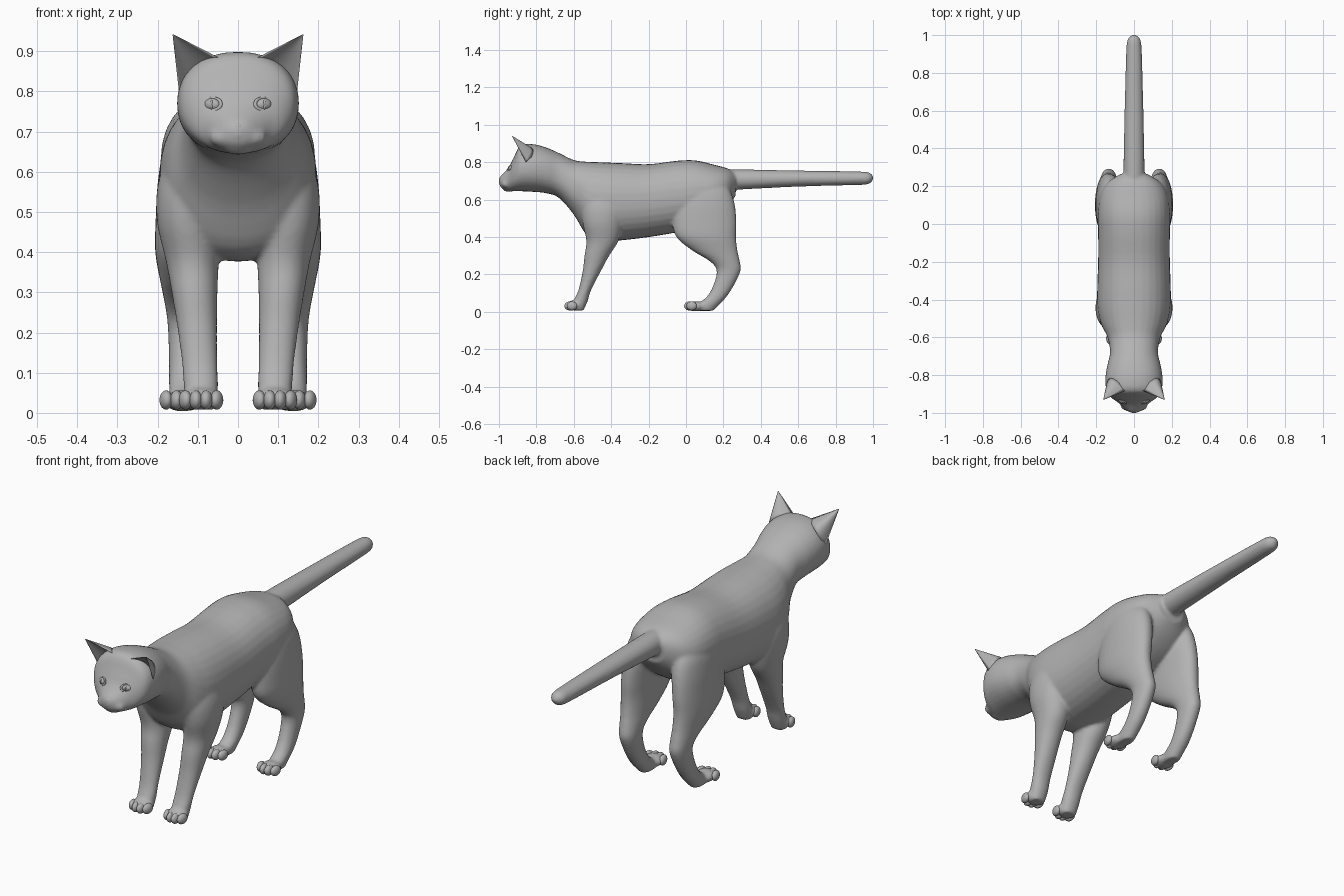
import bpy, bmesh
from math import sin, cos, pi
from mathutils import Vector, Matrix, Euler

cube = bpy.data.objects.get("Cube")
if cube:
    bpy.data.objects.remove(cube, do_unlink=True)

grey = bpy.data.materials.new("plain grey")
grey.use_nodes = True
grey.diffuse_color = (0.45, 0.45, 0.45, 1)
bsdf = grey.node_tree.nodes["Principled BSDF"]
bsdf.inputs["Base Color"].default_value = (0.45, 0.45, 0.45, 1)
bsdf.inputs["Roughness"].default_value = 0.6


def finish(bm, name):
    bmesh.ops.recalc_face_normals(bm, faces=bm.faces)
    mesh = bpy.data.meshes.new(name)
    bm.to_mesh(mesh)
    bm.free()
    for p in mesh.polygons:
        p.use_smooth = True
    mesh.materials.append(grey)
    obj = bpy.data.objects.new(name, mesh)
    bpy.context.collection.objects.link(obj)
    return obj


def resample(rows, steps=4):
    """Smooth curve through the section rows."""
    rows = [Vector(r) for r in rows]
    out = []
    for i in range(len(rows) - 1):
        a, b, c, d = (rows[max(i - 1, 0)], rows[i], rows[i + 1],
                      rows[min(i + 2, len(rows) - 1)])
        for k in range(steps):
            t = k / steps
            out.append(b + (c - a) * (t / 2) + (a * 2 - b * 5 + c * 4 - d) * (t * t / 2)
                       + (b * 3 - a - c * 3 + d) * (t ** 3 / 2))
    return out + [rows[-1]]


def skin(bm, rings):
    rings = [[bm.verts.new(p) for p in ring] for ring in rings]
    n = len(rings[0])
    for lo, hi in zip(rings, rings[1:]):
        for i in range(n):
            j = (i + 1) % n
            bm.faces.new((lo[i], lo[j], hi[j], hi[i]))
    bm.faces.new(rings[0])
    bm.faces.new(rings[-1])


def rounded(power, count=32):
    """Unit superellipse points."""
    pts = []
    for i in range(count):
        c, s = cos(2 * pi * i / count), sin(2 * pi * i / count)
        pts.append((abs(c) ** (2 / power) * (1 if c > 0 else -1),
                    abs(s) ** (2 / power) * (1 if s > 0 else -1)))
    return pts


def lengthwise(bm, rows, power=2.0):
    """Rows are y, top, bottom, half width."""
    skin(bm, [[(w * u, y, (top + low) / 2 + (top - low) / 2 * v) for u, v in rounded(power)]
              for y, top, low, w in resample(rows)])


def upright(bm, rows, side):
    """Rows are z, x, y, x radius, y radius."""
    skin(bm, [[(side * (x + rx * u), y + ry * v, z) for u, v in rounded(2.1)]
              for z, x, y, rx, ry in resample(rows)])


def blob(bm, centre, radii, turn=0):
    mat = (Matrix.Translation(centre) @ Matrix.Rotation(turn, 4, 'Z')
           @ Matrix.Diagonal((*radii, 1)))
    bmesh.ops.create_icosphere(bm, subdivisions=3, radius=1, matrix=mat)


# Trunk, neck and head in one run from nose to rump
TRUNK = [(-1.0, .712, .688, .012), (-.99, .728, .665, .036), (-.97, .748, .652, .058),
         (-.945, .778, .645, .085), (-.92, .828, .645, .12), (-.885, .89, .645, .145),
         (-.82, .897, .642, .152), (-.75, .88, .635, .142), (-.68, .85, .61, .127),
         (-.6, .812, .52, .14), (-.53, .803, .41, .175), (-.45, .8, .378, .193),
         (-.35, .796, .382, .195), (-.2, .79, .4, .19), (-.05, .808, .425, .19),
         (.05, .81, .45, .192), (.15, .787, .5, .18), (.22, .768, .56, .14),
         (.265, .745, .62, .07)]
TAIL = [(.15, .76, .65, .05), (.26, .762, .653, .056), (.6, .756, .67, .05),
        (.9, .751, .678, .042), (.97, .748, .682, .036), (.993, .736, .696, .022),
        (1.002, .722, .71, .007)]
FRONT_LEG = [(.008, .092, -.575, .036, .028), (.06, .092, -.562, .043, .037),
             (.12, .095, -.54, .044, .034), (.22, .102, -.503, .05, .049),
             (.3, .108, -.477, .057, .066), (.38, .114, -.447, .066, .086),
             (.48, .125, -.445, .077, .108), (.58, .122, -.44, .075, .115),
             (.7, .11, -.44, .04, .07)]
HIND_LEG = [(.006, .135, .1, .03, .045), (.04, .135, .12, .036, .06),
            (.08, .135, .163, .037, .053), (.14, .134, .2, .038, .055),
            (.22, .133, .228, .042, .064), (.27, .135, .208, .047, .08),
            (.33, .138, .153, .056, .122), (.4, .14, .108, .066, .16),
            (.48, .136, .1, .069, .17), (.58, .128, .1, .071, .16),
            (.66, .12, .1, .062, .13), (.73, .1, .1, .03, .07)]

bm = bmesh.new()
lengthwise(bm, TRUNK, 2.2)
lengthwise(bm, TAIL)
for side in (1, -1):
    upright(bm, FRONT_LEG, side)
    upright(bm, HIND_LEG, side)
    # Paws and muzzle pads
    blob(bm, (side * .092, -.592, .036), (.05, .045, .028))
    blob(bm, (side * .138, .05, .03), (.046, .055, .027))
    blob(bm, (side * .032, -.96, .686), (.04, .03, .027))
blob(bm, (0, -.95, .66), (.04, .03, .018))
body = finish(bm, "body")
remesh = body.modifiers.new("fuse", 'REMESH')
remesh.mode = 'VOXEL'
remesh.voxel_size = 0.008
remesh.use_smooth_shade = True
relax = body.modifiers.new("relax", 'SMOOTH')
relax.factor = 0.5
relax.iterations = 6

# Toes, four to a paw
for name, x, y in (("front_toes", .092, -.622), ("hind_toes", .14, .018)):
    bm = bmesh.new()
    for side in (1, -1):
        for k in (-1.5, -.5, .5, 1.5):
            back = .012 if abs(k) > 1 else 0
            blob(bm, (side * (x + k * .026), y + back, .032), (.016, .028, .024), -side * k * .12)
    finish(bm, name)


def bend(a, b, c, t):
    return a * (1 - t) ** 2 + b * 2 * t * (1 - t) + c * t * t


# Cupped ears, open toward the front
for side, name in ((1, "left_ear"), (-1, "right_ear")):
    inner, outer = Vector((.04, -.88, .88)), Vector((.146, -.85, .79))
    tip, back = Vector((.163, -.932, .943)), Vector((.135, -.77, .9))
    cup = (inner + outer) / 2 * .5 + back * .5
    rings = []
    for k in range(11):
        t = k / 10
        size = max((1 - t) ** 1.25, .015)
        arc = [bend(inner, back, outer, i / 12) for i in range(13)]
        arc += [bend(inner, cup, outer, 1 - i / 12) for i in range(1, 12)]
        rings.append([Vector((side * q.x, q.y, q.z)) for q in
                      (tip + (p - tip) * size for p in arc)])
    bm = bmesh.new()
    skin(bm, rings)
    finish(bm, name)

# Eyes with slit pupils and raised lids
bm = bmesh.new()
for side in (1, -1):
    blob(bm, (side * .064, -.934, .767), (.022, .014, .016), side * .5)
    blob(bm, (side * .066, -.945, .767), (.004, .005, .012), side * .5)
finish(bm, "eyes")
for side, name in ((1, "left_eyelid"), (-1, "right_eyelid")):
    bpy.ops.mesh.primitive_torus_add(major_radius=1, minor_radius=.2, major_segments=28,
                                     minor_segments=8, location=(side * .064, -.938, .767),
                                     rotation=Euler((pi / 2 - .3, 0, side * .5)))
    lid = bpy.context.object
    lid.name = name
    lid.scale = (.024, .017, .02)
    lid.data.materials.append(grey)
    bpy.ops.object.shade_smooth()

# Nose
bm = bmesh.new()
blob(bm, (0, -.985, .712), (.016, .014, .011))
finish(bm, "nose")
